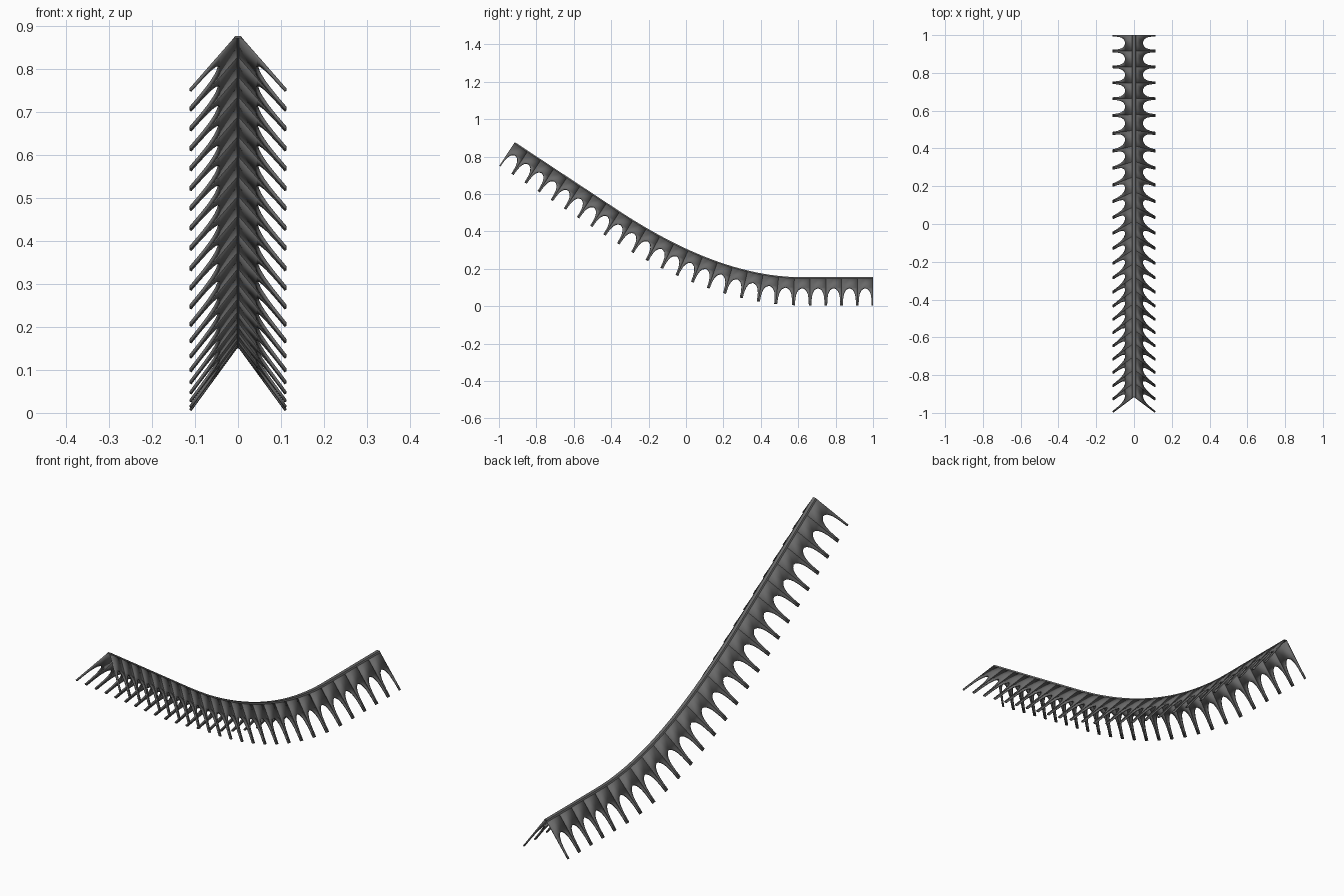
import bpy, bmesh
from mathutils import Vector

if "Cube" in bpy.data.objects:
    bpy.data.objects.remove(bpy.data.objects["Cube"])

BAYS = 25

# Single dark grey material
grey = bpy.data.materials.new("dark_grey")
grey.use_nodes = True
grey.diffuse_color = (0.14, 0.14, 0.14, 1)
grey.node_tree.nodes["Principled BSDF"].inputs["Base Color"].default_value = (0.14, 0.14, 0.14, 1)

# Ridge path (y, z): straight slope, smooth bend, level run
start, bend_in = Vector((-0.915, 0.877)), Vector((-0.36, 0.511))
corner, bend_out, end = Vector((0.179, 0.155)), Vector((0.62, 0.155)), Vector((1.0, 0.155))
path = [start]
for i in range(61):
    t = i / 60
    path.append(bend_in * (1 - t) ** 2 + corner * 2 * t * (1 - t) + bend_out * t * t)
path.append(end)
lengths = [0.0]
for a, b in zip(path, path[1:]):
    lengths.append(lengths[-1] + (b - a).length)
TOTAL = lengths[-1]


def on_path(s):
    s = min(max(s, 0), TOTAL)
    for i in range(len(path) - 1):
        if s <= lengths[i + 1] + 1e-9:
            d = path[i + 1] - path[i]
            return path[i] + d * ((s - lengths[i]) / d.length), d.normalized()
    return path[-1], Vector((1, 0))


def place(s, x, h):
    """Point at distance s along the ridge, x sideways, h along the ridge normal."""
    p, _ = on_path(s)
    tangent = (on_path(s + 0.01)[0] - on_path(s - 0.01)[0]).normalized()
    return Vector((x, p.x - tangent.y * h, p.y + tangent.x * h))


def finish(name, bm):
    mesh = bpy.data.meshes.new(name)
    bm.to_mesh(mesh)
    bm.free()
    mesh.materials.append(grey)
    obj = bpy.data.objects.new(name, mesh)
    bpy.context.collection.objects.link(obj)
    return obj


def smooth(obj):
    bpy.ops.object.select_all(action='DESELECT')
    obj.select_set(True)
    bpy.context.view_layer.objects.active = obj
    bpy.ops.object.shade_smooth_by_angle(angle=0.5)


# Half-bay outline: (width fraction of half bay, depth fraction down the sheet)
ARCH = [(0.17, 1), (0.19, 0.82), (0.23, 0.7), (0.30, 0.59), (0.41, 0.51),
        (0.56, 0.44), (0.77, 0.395), (1, 0.37), (1, 0)]


def arched_sheet(name, side):
    bm = bmesh.new()
    bay = TOTAL / BAYS
    for i in range(BAYS):
        verts = []
        for edge, direction in ((i * bay, 1), ((i + 1) * bay, -1)):
            rows = []
            for w, d in ARCH:
                x, h = side * (0.005 + 0.106 * d), -0.004 - 0.145 * d
                row = [bm.verts.new(place(edge + direction * f * bay / 2, x, h)) for f in (0, w)]
                rows.append(row)
                verts += row
            for a, b in zip(rows, rows[1:]):
                quad = [a[0], a[1], b[1], b[0]]
                bm.faces.new(quad if direction * side > 0 else quad[::-1])
        bmesh.ops.remove_doubles(bm, verts=verts, dist=1e-5)
    obj = finish(name, bm)
    solid = obj.modifiers.new("thickness", 'SOLIDIFY')
    solid.thickness = 0.006
    solid.offset = 0
    smooth(obj)


arched_sheet("left_arched_sheet", 1)
arched_sheet("right_arched_sheet", -1)

# Ridge cap swept along the top edge
half = [(0.007, 0), (0.013, -0.011), (0.005, -0.005)]
section = half + [(-x, h) for x, h in reversed(half)]
bm = bmesh.new()
steps = BAYS * 2
rings = [[bm.verts.new(place(TOTAL * i / steps, x, h)) for x, h in section] for i in range(steps + 1)]
for a, b in zip(rings, rings[1:]):
    for j in range(len(section)):
        k = (j + 1) % len(section)
        bm.faces.new((a[j], a[k], b[k], b[j]))
bm.faces.new(rings[0])
bm.faces.new(rings[-1][::-1])
bmesh.ops.recalc_face_normals(bm, faces=bm.faces)
smooth(finish("ridge_cap", bm))
